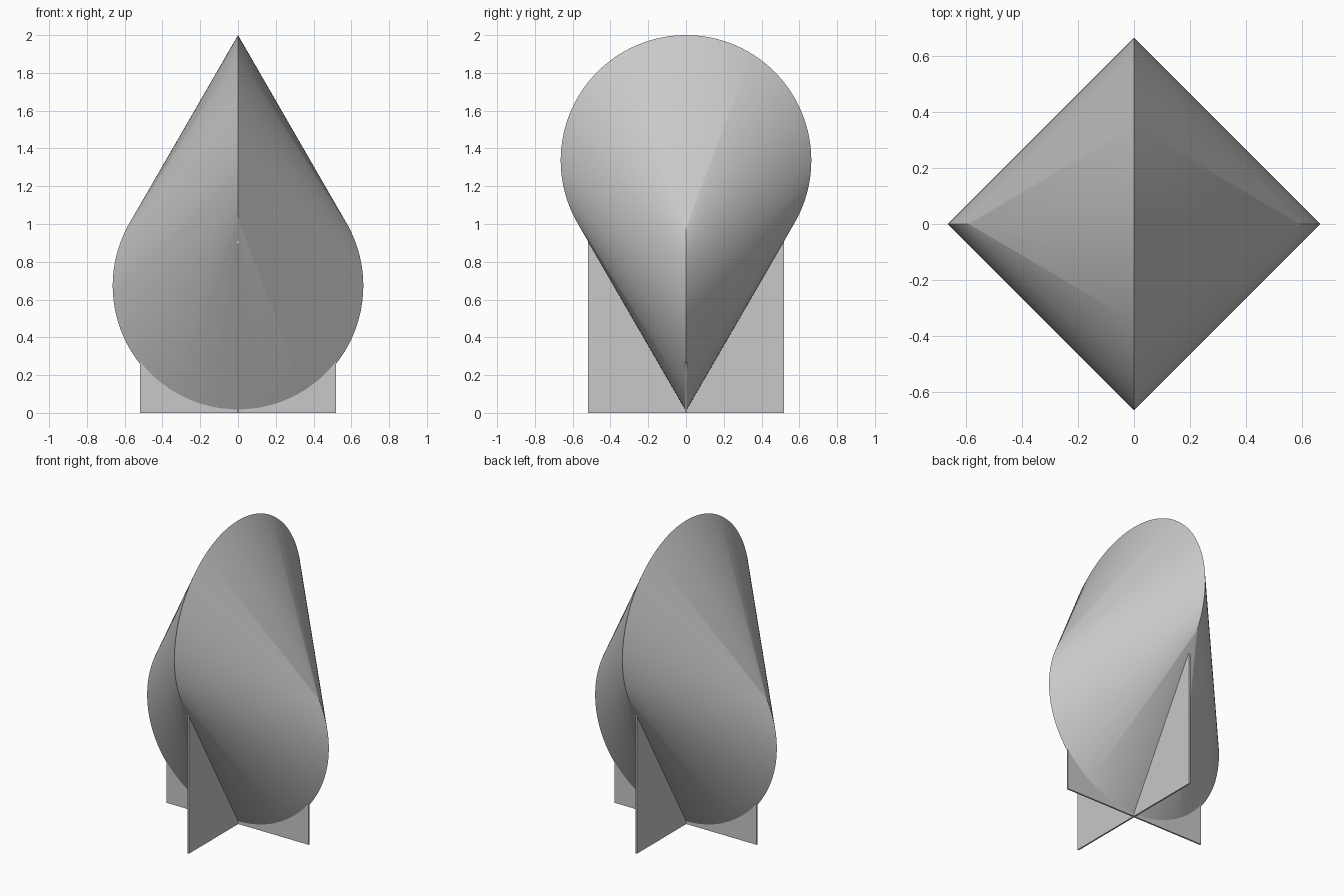
import bpy, bmesh
from math import sin, cos, pi

cube = bpy.data.objects.get("Cube")
if cube:
    bpy.data.objects.remove(cube, do_unlink=True)

RADIUS = 0.6633
BASE = 0.01          # gap under the rolling body
STEPS = 144          # segments along each rim arc

grey = bpy.data.materials.new("plain grey")
grey.use_nodes = True
colour = (0.58, 0.58, 0.58, 1)
grey.diffuse_color = colour
grey.node_tree.nodes["Principled BSDF"].inputs["Base Color"].default_value = colour


def add_object(name, bm):
    bmesh.ops.recalc_face_normals(bm, faces=bm.faces)
    mesh = bpy.data.meshes.new(name)
    bm.to_mesh(mesh)
    bm.free()
    mesh.materials.append(grey)
    obj = bpy.data.objects.new(name, mesh)
    bpy.context.collection.objects.link(obj)
    return obj


# Body: hull of two crossed circles, each through the other's centre.
# Only the exposed two thirds of each circle is needed.
bm = bmesh.new()
for i in range(STEPS + 1):
    a = (2 * i / STEPS - 1) * 2 * pi / 3
    side, rise = RADIUS * sin(a), RADIUS * cos(a)
    bm.verts.new((side, 0, BASE + RADIUS - rise))
    bm.verts.new((0, side, BASE + 2 * RADIUS + rise))
bmesh.ops.convex_hull(bm, input=bm.verts)
body = add_object("body", bm)

bpy.ops.object.select_all(action='DESELECT')
body.select_set(True)
bpy.context.view_layer.objects.active = body
bpy.ops.object.shade_smooth_by_angle(angle=pi / 6)


# Stand: two crossed thin plates whose tops end inside the body
def plate(name, size):
    bm = bmesh.new()
    bmesh.ops.create_cube(bm, size=1)
    for v in bm.verts:
        v.co = (v.co.x * size[0], v.co.y * size[1], (v.co.z + 0.5) * size[2])
    add_object(name, bm)


plate("stand_plate_across", (1.04, 0.01, 0.27))
plate("stand_plate_lengthwise", (0.01, 1.04, 0.912))
